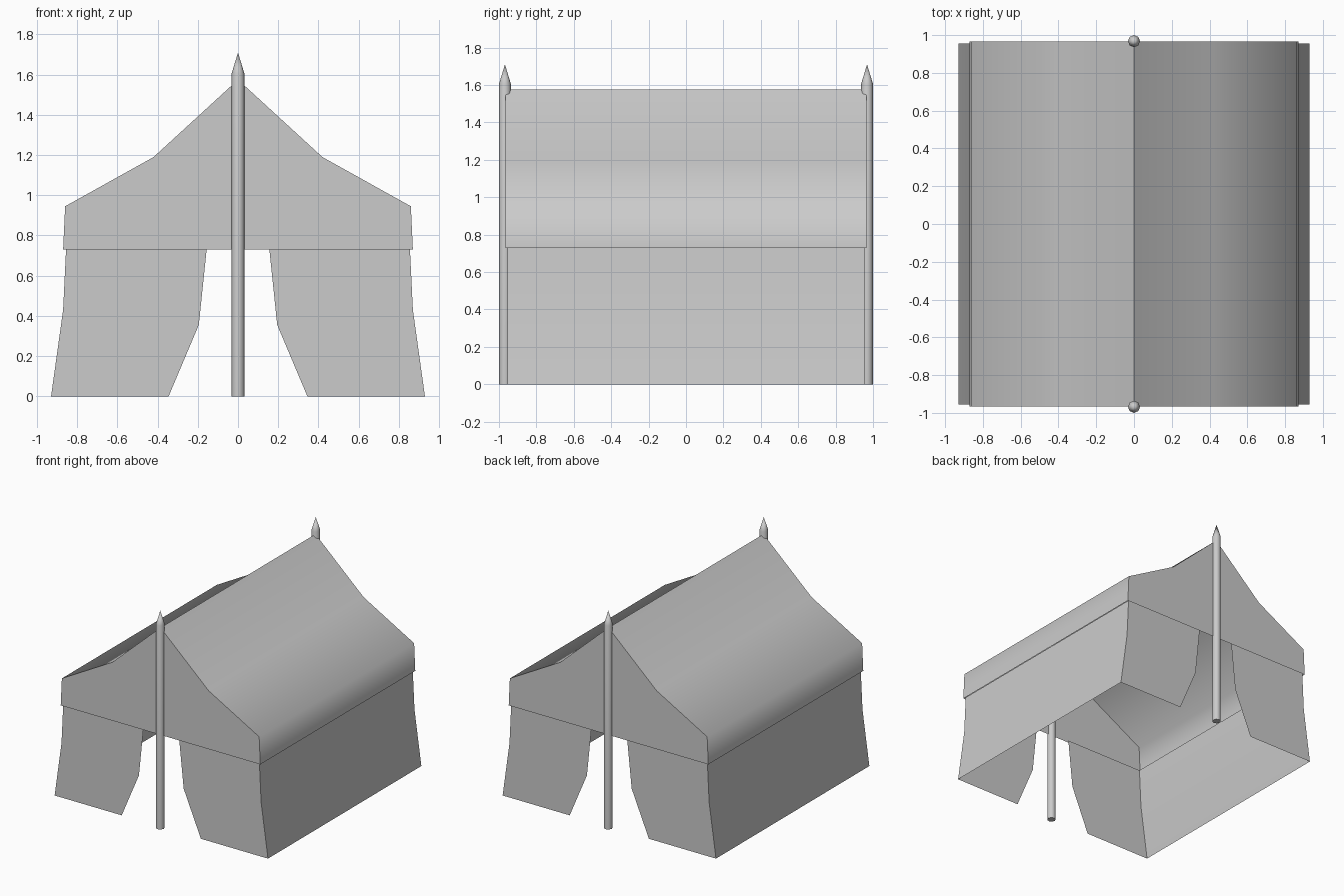
import bpy, bmesh, math

if "Cube" in bpy.data.objects:
    bpy.data.objects.remove(bpy.data.objects["Cube"])

ROOF = [(0.87, 0.73), (0.86, 0.945), (0.42, 1.19), (0, 1.575)]   # eave to ridge, x/z
WALL = [(0.93, 0), (0.87, 0.43), (0.855, 0.74)]                  # ground to eave
FLAP_EDGE = [(0.155, 0.74), (0.195, 0.355), (0.345, 0)]          # door edge, top to ground
ROOF_Y, WALL_Y, POLE_Y = 0.965, 0.955, 0.968


def mirror(points):
    return [(-x, z) for x, z in points]


def add_sheet(bm, profile, depth):
    """Sweep an x/z profile from front to back."""
    rows = [[bm.verts.new((x, y, z)) for x, z in profile] for y in (-depth, depth)]
    for i in range(len(profile) - 1):
        bm.faces.new((rows[0][i], rows[0][i + 1], rows[1][i + 1], rows[1][i]))


def add_panel(bm, outline, y):
    """Flat x/z outline at one end of the tent, facing outwards."""
    face = bm.faces.new([bm.verts.new((x, y, z)) for x, z in outline])
    face.normal_update()
    if face.normal.y * y < 0:
        face.normal_flip()


def finish(bm, name, angle):
    mesh = bpy.data.meshes.new(name)
    bmesh.ops.remove_doubles(bm, verts=bm.verts, dist=1e-4)
    bm.to_mesh(mesh)
    bm.free()
    obj = bpy.data.objects.new(name, mesh)
    bpy.context.collection.objects.link(obj)
    bpy.ops.object.select_all(action='DESELECT')
    obj.select_set(True)
    bpy.context.view_layer.objects.active = obj
    bpy.ops.object.shade_smooth_by_angle(angle=math.radians(angle))
    return obj


# Roof canopy with its two gable ends
bm = bmesh.new()
outline = ROOF + mirror(ROOF[:-1])[::-1]
add_sheet(bm, outline, ROOF_Y)
for y in (-ROOF_Y, ROOF_Y):
    add_panel(bm, outline, y)
finish(bm, "roof_canopy", 65)

# Side walls with door flaps at both ends
for side, flip in (("right", False), ("left", True)):
    wall = mirror(WALL)[::-1] if flip else WALL
    flap = WALL + FLAP_EDGE
    bm = bmesh.new()
    add_sheet(bm, wall, WALL_Y)
    for y in (-WALL_Y, WALL_Y):
        add_panel(bm, mirror(flap) if flip else flap, y)
    finish(bm, side + "_wall_and_flaps", 30)

# Poles with pointed tips
RINGS = [(0.032, 0), (0.032, 1.605)]
SIDES = 8
for end, y in (("front", -POLE_Y), ("back", POLE_Y)):
    bm = bmesh.new()
    rings = [[bm.verts.new((r * math.cos(2 * math.pi * i / SIDES),
                            y + r * math.sin(2 * math.pi * i / SIDES), z))
              for i in range(SIDES)] for r, z in RINGS]
    tip = bm.verts.new((0, y, 1.71))
    bm.faces.new(rings[0][::-1])
    for i in range(SIDES):
        j = (i + 1) % SIDES
        bm.faces.new((rings[0][i], rings[0][j], rings[1][j], rings[1][i]))
        bm.faces.new((rings[1][i], rings[1][j], tip))
    finish(bm, end + "_pole", 50)
